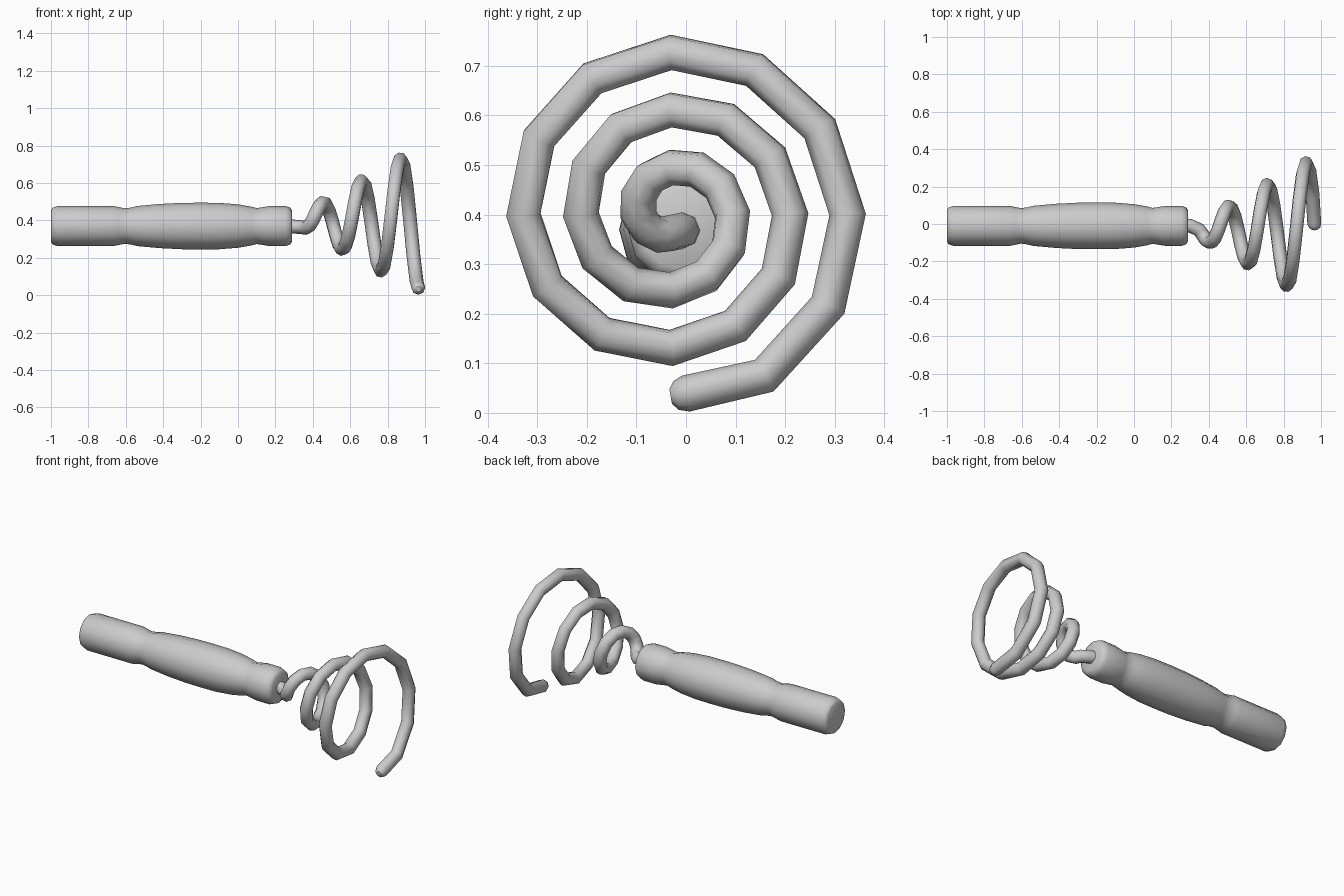
import bpy, bmesh, math
from mathutils import Matrix, Vector

if "Cube" in bpy.data.objects:
    bpy.data.objects.remove(bpy.data.objects["Cube"])

# Handle: lathed profile (x along the axis, radius)
profile = [(-1, 0), (-1, 0.085), (-0.992, 0.098), (-0.965, 0.107), (-0.665, 0.107),
           (-0.64, 0.102), (-0.605, 0.095), (-0.57, 0.099), (-0.54, 0.107), (-0.42, 0.118),
           (-0.3, 0.124), (-0.2, 0.125), (-0.1, 0.124), (0, 0.116), (0.07, 0.104),
           (0.1, 0.096), (0.125, 0.1), (0.17, 0.107), (0.255, 0.107), (0.28, 0.098),
           (0.29, 0.08), (0.29, 0)]
centre = Vector((0, -0.01, 0.37))
bm = bmesh.new()
verts = [bm.verts.new((x, -0.01, 0.37 + r)) for x, r in profile]
edges = [bm.edges.new(pair) for pair in zip(verts, verts[1:])]
bmesh.ops.spin(bm, geom=verts + edges, cent=centre, axis=(1, 0, 0),
               angle=math.tau, steps=12, use_merge=True)
bmesh.ops.remove_doubles(bm, verts=bm.verts, dist=1e-4)
bmesh.ops.recalc_face_normals(bm, faces=bm.faces)
mesh = bpy.data.meshes.new("handle")
bm.to_mesh(mesh)
bm.free()
handle = bpy.data.objects.new("handle", mesh)
bpy.context.collection.objects.link(handle)

# Coil: conical helix, 12 steps per turn, widening away from the handle
path = [(0.26, -0.005, 0.37, 1), (0.30, -0.01, 0.367, 1)]
for i in range(33, -3, -1):
    a = math.tau * i / 12
    r = 0.356 - 0.116 * i / 12
    path.append((0.92 - 0.2085 * i / 12, -0.03 + r * math.cos(a), 0.4 + r * math.sin(a), 1))
# rounded free tip
path += [(0.964, 0.0, 0.039, 1), (0.966, -0.02, 0.035, 0.8), (0.966, -0.031, 0.033, 0.4)]

curve = bpy.data.curves.new("coil", 'CURVE')
curve.dimensions = '3D'
curve.bevel_depth = 0.037
curve.bevel_resolution = 2
curve.use_fill_caps = True
spline = curve.splines.new('POLY')
spline.points.add(len(path) - 1)
for p, (x, y, z, s) in zip(spline.points, path):
    p.co = (x, y, z, 1)
    p.radius = s
coil = bpy.data.objects.new("coil", curve)
bpy.context.collection.objects.link(coil)

# Convert the coil to a mesh and smooth both parts
bpy.ops.object.select_all(action='DESELECT')
coil.select_set(True)
bpy.context.view_layer.objects.active = coil
bpy.ops.object.convert(target='MESH')
handle.select_set(True)
bpy.ops.object.shade_smooth_by_angle(angle=math.radians(50))
